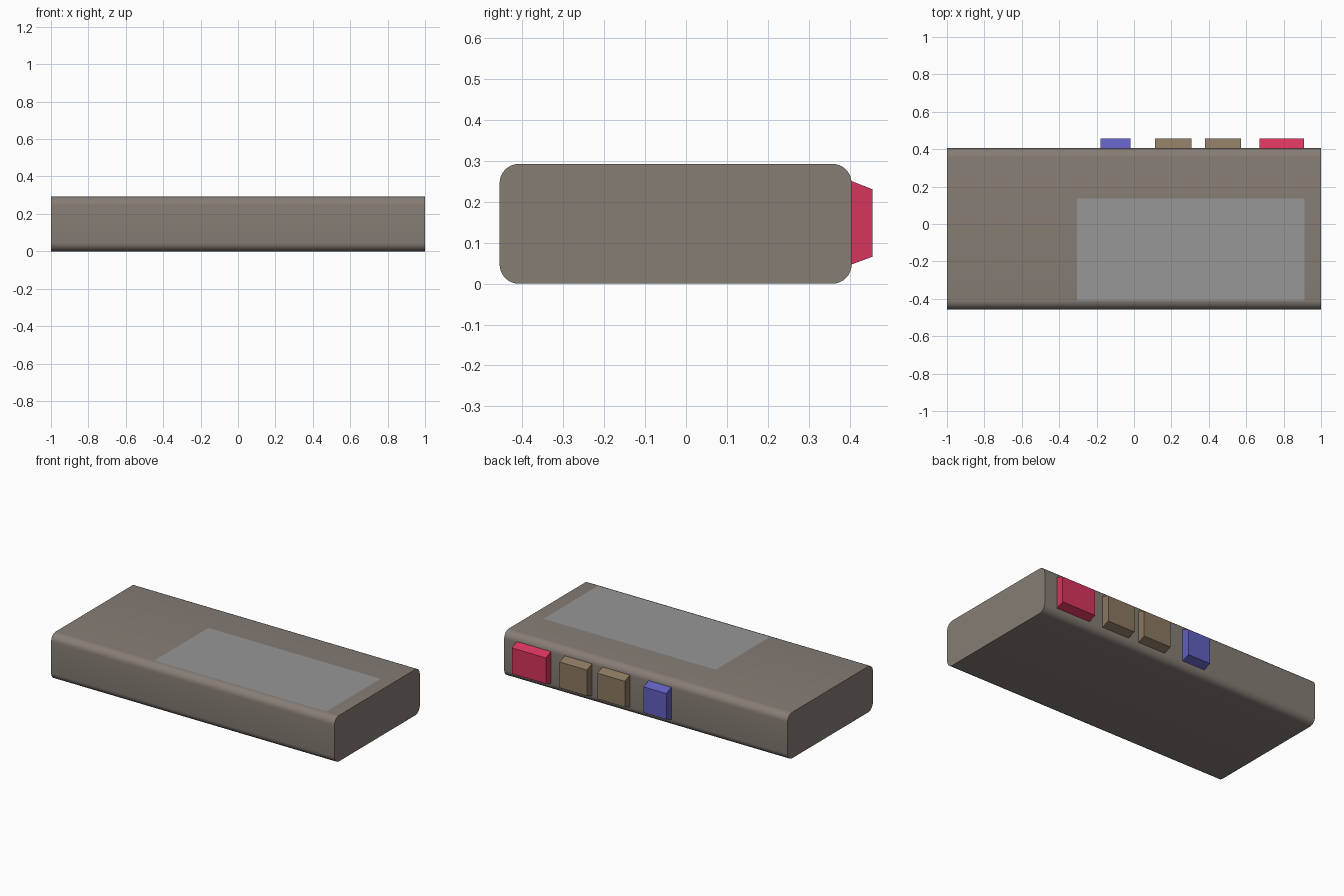
import bpy, math

if "Cube" in bpy.data.objects:
    bpy.data.objects.remove(bpy.data.objects["Cube"])

def material(name, rgb):
    m = bpy.data.materials.new(name)
    m.diffuse_color = (*rgb, 1)
    m.use_nodes = True
    m.node_tree.nodes["Principled BSDF"].inputs["Base Color"].default_value = m.diffuse_color
    return m

def extrude_x(name, profile, x0, x1, mat):
    """Closed (y, z) profile, counter-clockwise seen from +x, swept from x0 to x1."""
    n = len(profile)
    verts = [(x, y, z) for x in (x0, x1) for y, z in profile]
    faces = [(i, (i + 1) % n, (i + 1) % n + n, i + n) for i in range(n)]
    faces = [f[::-1] for f in faces]
    faces += [tuple(range(n))[::-1], tuple(range(n, 2 * n))]
    mesh = bpy.data.meshes.new(name)
    mesh.from_pydata(verts, [], faces)
    mesh.materials.append(mat)
    ob = bpy.data.objects.new(name, mesh)
    bpy.context.collection.objects.link(ob)
    return ob

def rounded_rect(y0, y1, z0, z1, r, steps=8):
    corners = [(y1 - r, z0 + r, -90), (y1 - r, z1 - r, 0),
               (y0 + r, z1 - r, 90), (y0 + r, z0 + r, 180)]
    return [(cy + r * math.cos(math.radians(a + 90 * k / steps)),
             cz + r * math.sin(math.radians(a + 90 * k / steps)))
            for cy, cz, a in corners for k in range(steps + 1)]

case_mat = material("case_grey_brown", (0.24, 0.205, 0.178))
screen_mat = material("screen_grey", (0.31, 0.31, 0.31))
red = material("button_red", (0.68, 0.035, 0.11))
brown = material("button_brown", (0.26, 0.19, 0.12))
blue = material("button_blue", (0.12, 0.115, 0.52))

# Case: long bar with rounded lengthwise edges and flat ends
case = extrude_x("case", rounded_rect(-0.456, 0.405, 0, 0.293, 0.047), -1, 1, case_mat)
bpy.context.view_layer.objects.active = case
case.select_set(True)
bpy.ops.object.shade_smooth_by_angle(angle=math.radians(35))

# Screen panel on the top face
bpy.ops.mesh.primitive_plane_add(size=1, location=(0.303, -0.137, 0.294))
screen = bpy.context.object
screen.name = "screen"
screen.scale = (1.215, 0.545, 1)
screen.data.materials.append(screen_mat)

# Buttons on the back, tapered at top and bottom only
wedge = [(0.400, 0.045), (0.405, 0.047), (0.456, 0.066),
         (0.456, 0.231), (0.405, 0.251), (0.400, 0.253)]
for name, x0, x1, mat in [("red_button", 0.67, 0.91, red),
                          ("right_button", 0.38, 0.573, brown),
                          ("middle_button", 0.113, 0.307, brown),
                          ("blue_button", -0.18, -0.02, blue)]:
    extrude_x(name, wedge, x0, x1, mat)
